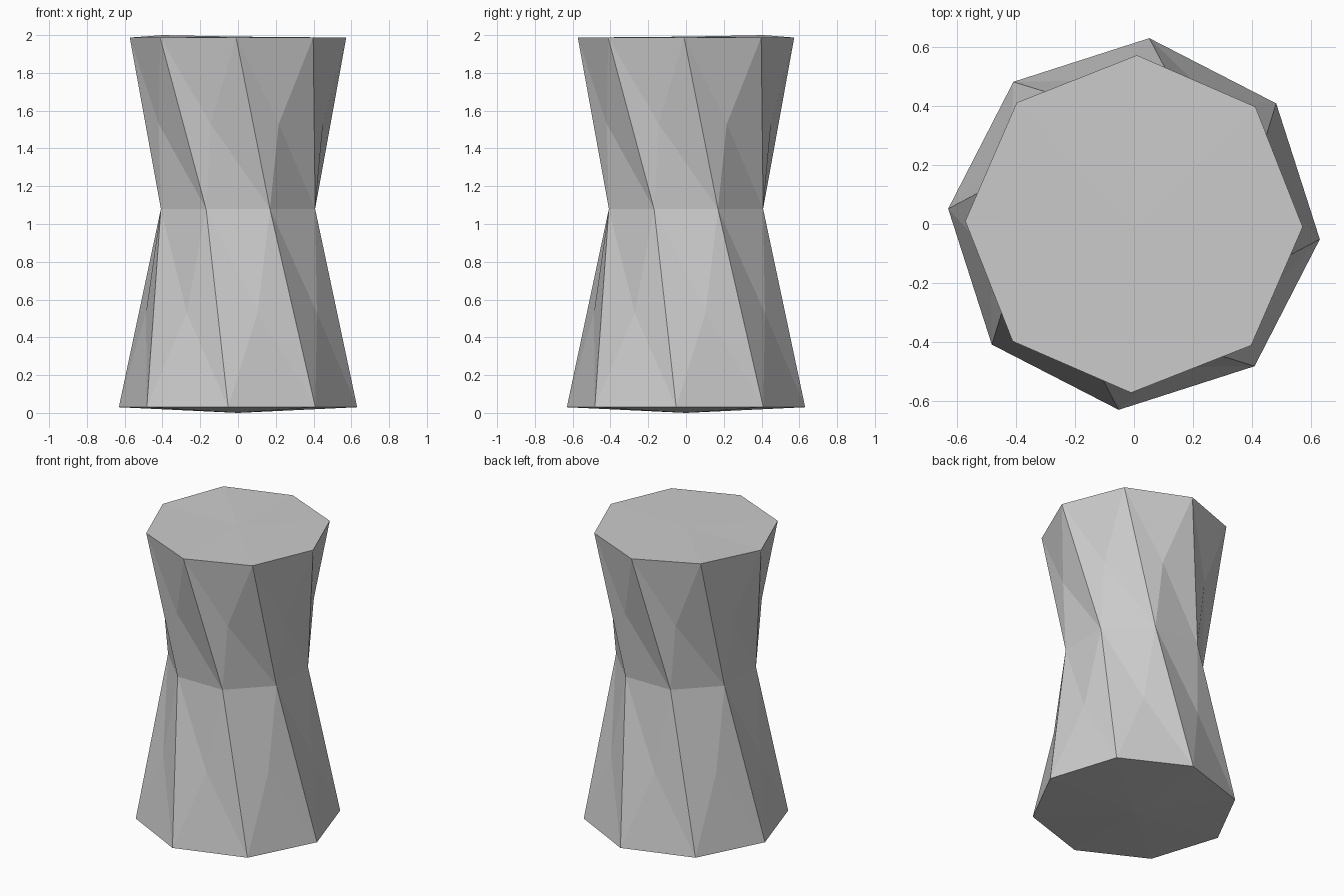
import bpy, bmesh
from math import sin, cos, radians

if "Cube" in bpy.data.objects:
    bpy.data.objects.remove(bpy.data.objects["Cube"])

SIDES = 8
STEP = 360 / SIDES

bm = bmesh.new()


def ring(radius, start, z):
    """Eight points around the z axis; start is the angle of the first one."""
    return [bm.verts.new((radius * cos(radians(start + i * STEP)),
                          radius * sin(radians(start + i * STEP)), z))
            for i in range(SIDES)]


def panels(low, centres, high):
    """Fill each twisted panel with four triangles meeting at its centre."""
    for i in range(SIDES):
        j = (i + 1) % SIDES
        corners = [low[i], low[j], high[j], high[i]]
        for k in range(4):
            bm.faces.new((corners[k], corners[(k + 1) % 4], centres[i]))


def cap(loop, z):
    """Shallow fan closing one end."""
    tip = bm.verts.new((0, 0, z))
    for i in range(SIDES):
        bm.faces.new((loop[i], loop[(i + 1) % SIDES], tip))


# Foot, waist and top outlines, each twisted against the next
foot = ring(0.633, 40.3, 0.03)
waist = ring(0.442, 22.5, 1.08)
top = ring(0.573, -1.0, 1.987)
top[3].co.z = 2.0  # slightly raised back left corner

# Panel centres of the lower and upper halves
lower_mid = ring(0.498, 57.0, 0.53)
upper_mid = ring(0.472, 27.2, 1.53)

panels(foot, lower_mid, waist)
panels(waist, upper_mid, top)
cap(foot, 0.0)
cap(top, 1.992)

bmesh.ops.recalc_face_normals(bm, faces=bm.faces)
mesh = bpy.data.meshes.new("twisted_pedestal")
bm.to_mesh(mesh)
bm.free()
pedestal = bpy.data.objects.new("twisted_pedestal", mesh)
bpy.context.collection.objects.link(pedestal)
